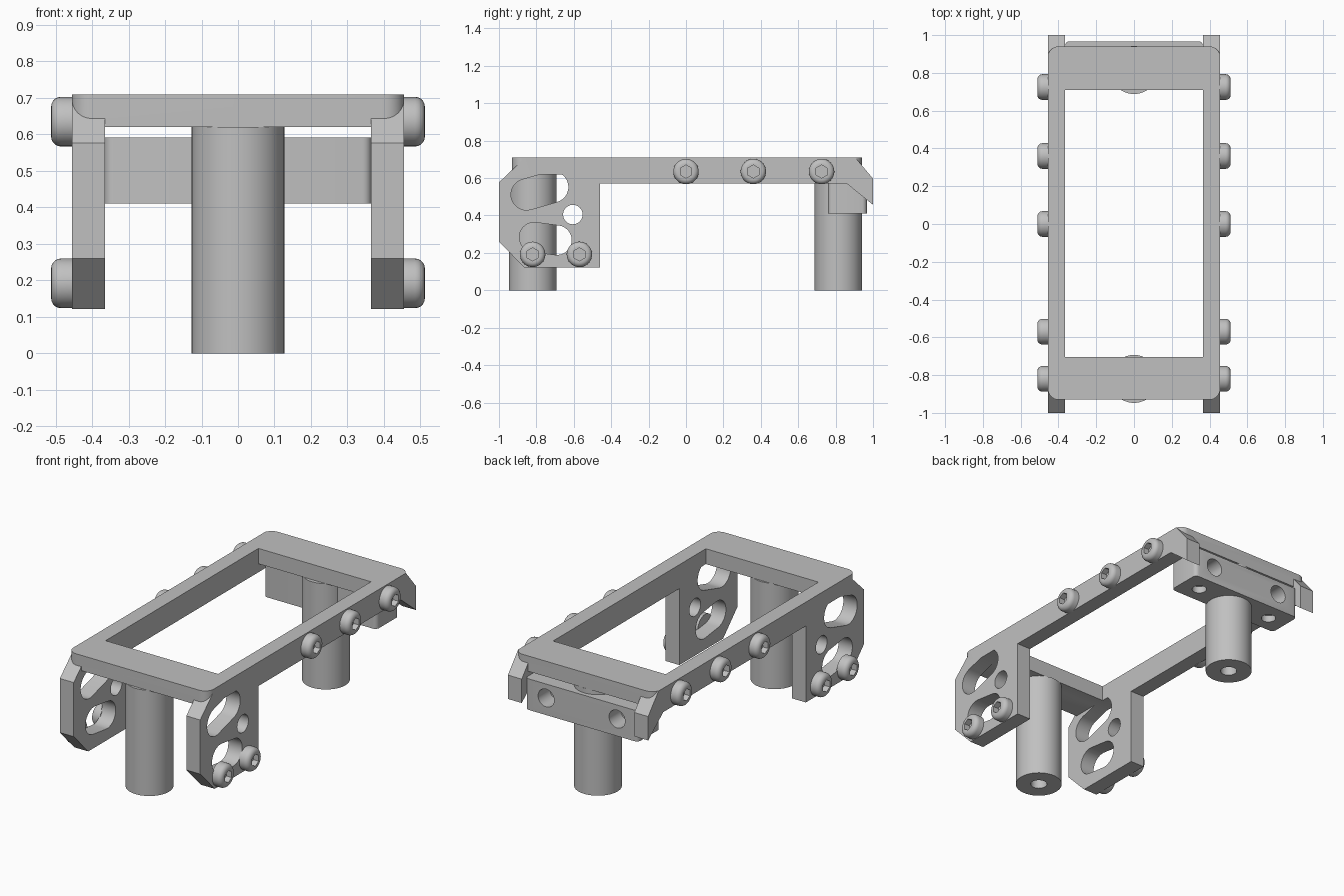
import bpy, bmesh, math
from mathutils import Vector, Matrix

if "Cube" in bpy.data.objects:
    bpy.data.objects.remove(bpy.data.objects["Cube"])

grey = bpy.data.materials.new("grey metal")
grey.diffuse_color = (0.53, 0.53, 0.53, 1)
grey.use_nodes = True
grey.node_tree.nodes["Principled BSDF"].inputs["Base Color"].default_value = grey.diffuse_color


def finish(name, bm):
    bmesh.ops.recalc_face_normals(bm, faces=bm.faces)
    me = bpy.data.meshes.new(name)
    bm.to_mesh(me)
    bm.free()
    me.materials.append(grey)
    ob = bpy.data.objects.new(name, me)
    bpy.context.collection.objects.link(ob)
    return ob


def prism(name, pts, axis, lo, hi):
    """Extrude a 2D outline along an axis: x uses (y,z), y uses (x,z), z uses (x,y)."""
    def place(p, t):
        return {"x": (t, p[0], p[1]), "y": (p[0], t, p[1]), "z": (p[0], p[1], t)}[axis]
    bm = bmesh.new()
    a = [bm.verts.new(place(p, lo)) for p in pts]
    b = [bm.verts.new(place(p, hi)) for p in pts]
    bm.faces.new(a)
    bm.faces.new(b)
    n = len(pts)
    for i in range(n):
        j = (i + 1) % n
        bm.faces.new((a[i], a[j], b[j], b[i]))
    return finish(name, bm)


def circle(cx, cy, r, n=40, start=0.0):
    return [(cx + r * math.cos(start + 2 * math.pi * i / n),
             cy + r * math.sin(start + 2 * math.pi * i / n)) for i in range(n)]


def slot(a, b, r, n=16):
    """Capsule outline around the segment a-b."""
    t = math.atan2(b[1] - a[1], b[0] - a[0])
    arc = lambda c, s: [(c[0] + r * math.cos(s + math.pi * i / n),
                         c[1] + r * math.sin(s + math.pi * i / n)) for i in range(n + 1)]
    return arc(b, t - math.pi / 2) + arc(a, t + math.pi / 2)


def rounded(x0, x1, y0, y1, r, n=8):
    pts = []
    for k, (cx, cy) in enumerate([(x1 - r, y1 - r), (x0 + r, y1 - r),
                                  (x0 + r, y0 + r), (x1 - r, y0 + r)]):
        for i in range(n + 1):
            t = math.pi / 2 * (k + i / n)
            pts.append((cx + r * math.cos(t), cy + r * math.sin(t)))
    return pts


def combine(ob, other, op):
    """Apply a boolean and remove the helper."""
    m = ob.modifiers.new("bool", "BOOLEAN")
    m.operation, m.object, m.solver = op, other, "EXACT"
    bpy.context.view_layer.objects.active = ob
    bpy.ops.object.modifier_apply(modifier=m.name)
    bpy.data.objects.remove(other)


def smooth(ob):
    bpy.ops.object.select_all(action="DESELECT")
    ob.select_set(True)
    bpy.context.view_layer.objects.active = ob
    bpy.ops.object.shade_smooth_by_angle(angle=math.radians(30))


# Top frame: rounded rectangle with a window
frame = prism("frame", rounded(-0.455, 0.455, -0.93, 0.94, 0.055), "z", 0.62, 0.71)
window = prism("window", [(-0.365, -0.705), (0.365, -0.705), (0.365, 0.71), (-0.365, 0.71)],
               "z", 0.5, 0.8)
combine(frame, window, "DIFFERENCE")

# Side plates with rail, rear hook and slotted front bracket
profile = [(-1, 0.26), (-0.865, 0.122), (-0.46, 0.122), (-0.46, 0.57), (0.86, 0.57),
           (1, 0.457), (1, 0.597), (0.905, 0.71), (-0.86, 0.71), (-1, 0.577)]
for s in (-1, 1):
    lo, hi = sorted((s * 0.365, s * 0.455))
    plate = prism("side_plate", profile, "x", lo, hi)
    for outline in (slot((-0.853, 0.512), (-0.712, 0.552), 0.083),
                    slot((-0.812, 0.284), (-0.69, 0.268), 0.079),
                    circle(-0.605, 0.405, 0.052)):
        combine(plate, prism("cut", outline, "x", lo - 0.1, hi + 0.1), "DIFFERENCE")
    combine(frame, plate, "UNION")
smooth(frame)

# Rear block with blind holes in the back and bottom
block = prism("rear_block", rounded(-0.366, 0.366, 0.76, 0.967, 0.025, 4), "z", 0.41, 0.592)
for s in (-1, 1):
    combine(block, prism("cut", circle(s * 0.23, 0.51, 0.052), "y", 0.86, 1.1), "DIFFERENCE")
    combine(block, prism("cut", circle(s * 0.25, 0.86, 0.04), "z", 0.3, 0.45), "DIFFERENCE")
smooth(block)

# Posts with a blind hole from below
for name, y in (("front_post", -0.82), ("rear_post", 0.815)):
    post = prism(name, circle(0, y, 0.127, 56), "z", 0, 0.62)
    combine(post, prism("cut", circle(0, y, 0.045), "z", -0.1, 0.3), "DIFFERENCE")
    smooth(post)

# Button-head bolt: lathed profile (height, radius) with a hex socket
bm = bmesh.new()
outline = [(-0.005, 0), (-0.005, 0.068), (0.03, 0.068)]
outline += [(0.03 + 0.027 * math.sin(t), 0.041 + 0.027 * math.cos(t))
            for t in (math.pi / 2 * i / 5 for i in range(1, 6))] + [(0.057, 0)]
vs = [bm.verts.new((h, r, 0)) for h, r in outline]
es = [bm.edges.new(p) for p in zip(vs, vs[1:])]
bmesh.ops.spin(bm, geom=vs + es, cent=(0, 0, 0), axis=(1, 0, 0), angle=2 * math.pi, steps=32)
bmesh.ops.remove_doubles(bm, verts=bm.verts, dist=1e-4)
bolt = finish("bolt", bm)
combine(bolt, prism("cut", circle(0, 0, 0.035, 6, math.pi / 2), "x", 0.022, 0.1), "DIFFERENCE")
smooth(bolt)

# Bolts on both sides
spots = [(0, 0.635), (0.36, 0.635), (0.725, 0.635), (-0.82, 0.192), (-0.57, 0.192)]
for s in (-1, 1):
    for y, z in spots:
        b = bolt.copy()
        b.name = "bolt"
        b.location = (s * 0.455, y, z)
        b.rotation_euler = (0, 0, 0 if s > 0 else math.pi)
        bpy.context.collection.objects.link(b)
bpy.data.objects.remove(bolt)
